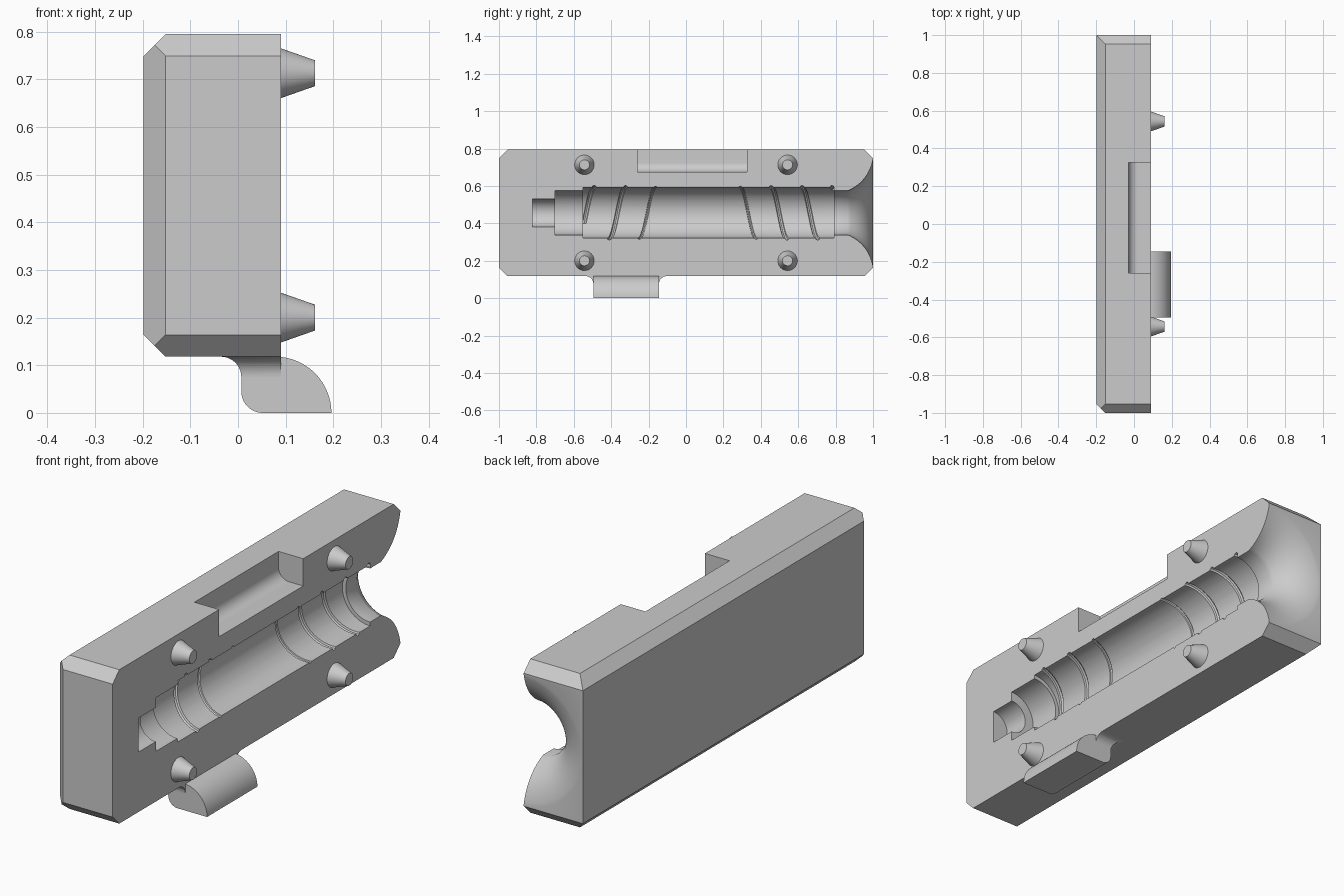
import bpy, bmesh
from math import sin, cos, pi, radians
from mathutils import Vector

cube = bpy.data.objects.get("Cube")
if cube:
    bpy.data.objects.remove(cube, do_unlink=True)

grey = bpy.data.materials.new("plain grey")
grey.use_nodes = True
grey.diffuse_color = (0.6, 0.6, 0.6, 1)
grey.node_tree.nodes["Principled BSDF"].inputs["Base Color"].default_value = (0.6, 0.6, 0.6, 1)

FACE = 0.09            # parting face
LOW, HIGH = 0.118, 0.795
MID = (LOW + HIGH) / 2  # cavity axis height


def finish(name, bm):
    bmesh.ops.recalc_face_normals(bm, faces=bm.faces[:])
    mesh = bpy.data.meshes.new(name)
    bm.to_mesh(mesh)
    bm.free()
    mesh.materials.append(grey)
    ob = bpy.data.objects.new(name, mesh)
    bpy.context.collection.objects.link(ob)
    return ob


def loft(name, rings):
    """Skin matching rings of points and cap both ends."""
    bm = bmesh.new()
    loops = [[bm.verts.new(p) for p in ring] for ring in rings]
    n = len(loops[0])
    for a, b in zip(loops, loops[1:]):
        for i in range(n):
            j = (i + 1) % n
            bm.faces.new((a[i], a[j], b[j], b[i]))
    bm.faces.new(loops[0])
    bm.faces.new(loops[-1])
    return finish(name, bm)


def prism(name, outline, y0, y1):
    return loft(name, [[(x, y, z) for x, z in outline] for y in (y0, y1)])


def arc(cx, cz, r, start, end, n=16):
    angles = [radians(start + (end - start) * i / n) for i in range(n + 1)]
    return [(cx + r * cos(a), cz + r * sin(a)) for a in angles]


def smooth(ob):
    bpy.ops.object.select_all(action='DESELECT')
    ob.select_set(True)
    bpy.context.view_layer.objects.active = ob
    bpy.ops.object.shade_smooth_by_angle(angle=radians(28))


def carve(ob, cutter):
    cutter.hide_render = True
    mod = ob.modifiers.new("carve", 'BOOLEAN')
    mod.operation = 'DIFFERENCE'
    mod.solver = 'EXACT'
    mod.object = cutter
    bpy.context.view_layer.objects.active = ob
    bpy.ops.object.modifier_apply(modifier=mod.name)
    bpy.data.objects.remove(cutter, do_unlink=True)


# Block with chamfered edges, each cut by a slanted plane
bm = bmesh.new()
bmesh.ops.create_cube(bm, size=1)
for v in bm.verts:
    v.co = (FACE if v.co.x > 0 else -0.198,
            2 * v.co.y,
            HIGH if v.co.z > 0 else LOW)
corner = {-1: Vector((-0.198, -1, LOW)), 1: Vector((FACE, 1, HIGH))}
for d in [(0, 1, 1), (0, 1, -1), (0, -1, 1), (0, -1, -1),
          (-1, 0, 1), (-1, 0, -1), (-1, -1, 0)]:
    normal = Vector(d)
    edge_point = Vector([corner[s][k] if s else 0 for k, s in enumerate(d)])
    bmesh.ops.bisect_plane(bm, geom=bm.verts[:] + bm.edges[:] + bm.faces[:],
                           plane_co=edge_point - normal * 0.023,
                           plane_no=normal, clear_outer=True)
    bmesh.ops.holes_fill(bm, edges=bm.edges[:], sides=0)
block = finish("mould_block", bm)

# Stepped round cavity ending in a flared mouth
steps = [(-0.82, 0.075), (-0.70, 0.075), (-0.70, 0.118), (-0.55, 0.118),
         (-0.55, 0.135), (0.79, 0.135), (0.79, 0.118)]
p0, p1, p2 = Vector((0.865, 0.118)), Vector((0.975, 0.165)), Vector((1, 0.286))
for i in range(17):
    t = i / 16
    steps.append(tuple(p0 * (1 - t) ** 2 + p1 * 2 * t * (1 - t) + p2 * t * t))
steps.append((1.05, 0.286))
SIDES = 96
rings = [[(FACE + r * cos(2 * pi * k / SIDES), y, MID + r * sin(2 * pi * k / SIDES))
          for k in range(SIDES)] for y, r in steps]
carve(block, loft("cavity_cutter", rings))

# Pocket in the top edge with a rounded inner corner
pocket = [(-0.03, 0.85)] + arc(0.02, 0.725, 0.05, 180, 270) + [(0.15, 0.675), (0.15, 0.85)]
carve(block, prism("pocket_cutter", pocket, -0.26, 0.325))


def groove(top_y, drift, radius, end):
    """Half turn of spiral tube around the cavity wall."""
    path = []
    for i in range(41):
        a = -0.2 + (end + 0.2) * i / 40
        out = Vector((-sin(a), 0, cos(a)))
        centre = Vector((FACE, top_y + drift * a / pi, MID)) + out * 0.134
        path.append([centre + out * radius * cos(q * pi / 4)
                     + Vector((0, radius * sin(q * pi / 4), 0)) for q in range(8)])
    return loft("groove_cutter", path)


# Spiral grooves, opposite-handed at the two ends
FULL = pi + 0.2
for top_y, drift, radius, end in [
        (-0.49, -0.087, 0.012, 2.0), (-0.323, -0.087, 0.012, FULL),
        (-0.163, -0.087, 0.008, FULL), (0.29, 0.085, 0.008, FULL),
        (0.455, 0.085, 0.012, FULL), (0.62, 0.085, 0.012, FULL),
        (0.78, 0.085, 0.012, 0.5)]:
    carve(block, groove(top_y, drift, radius, end))
smooth(block)

# Tapered locating pegs
for side, y in (("front", -0.543), ("back", 0.543)):
    for level, z in (("lower", 0.2), ("upper", 0.713)):
        smooth(loft(f"{side}_{level}_peg",
                    [[(x, y + r * cos(k * pi / 24), z + r * sin(k * pi / 24))
                      for k in range(48)]
                     for x, r in ((FACE - 0.002, 0.053), (0.162, 0.027))]))

# Hooked tab under the block
Y0, Y1, BACK = -0.495, -0.145, 0.007
tab = [(BACK, LOW)] + arc(BACK + 0.045, 0.045, 0.045, 180, 270)
tab += arc(0.078, 0, 0.118, 0, 90, 24)
smooth(prism("hook_tab", tab, Y0, Y1))

# Flared fillet joining the tab to the block
R = 0.043
flare = []
for i in range(13):
    a = pi / 2 * i / 12
    o, z = R * (1 - cos(a)), LOW - R + R * sin(a)
    flare.append([(FACE, Y0 - o, z), (BACK - o, Y0 - o, z),
                  (BACK - o, Y1 + o, z), (FACE, Y1 + o, z)])
smooth(loft("tab_fillet", flare))
